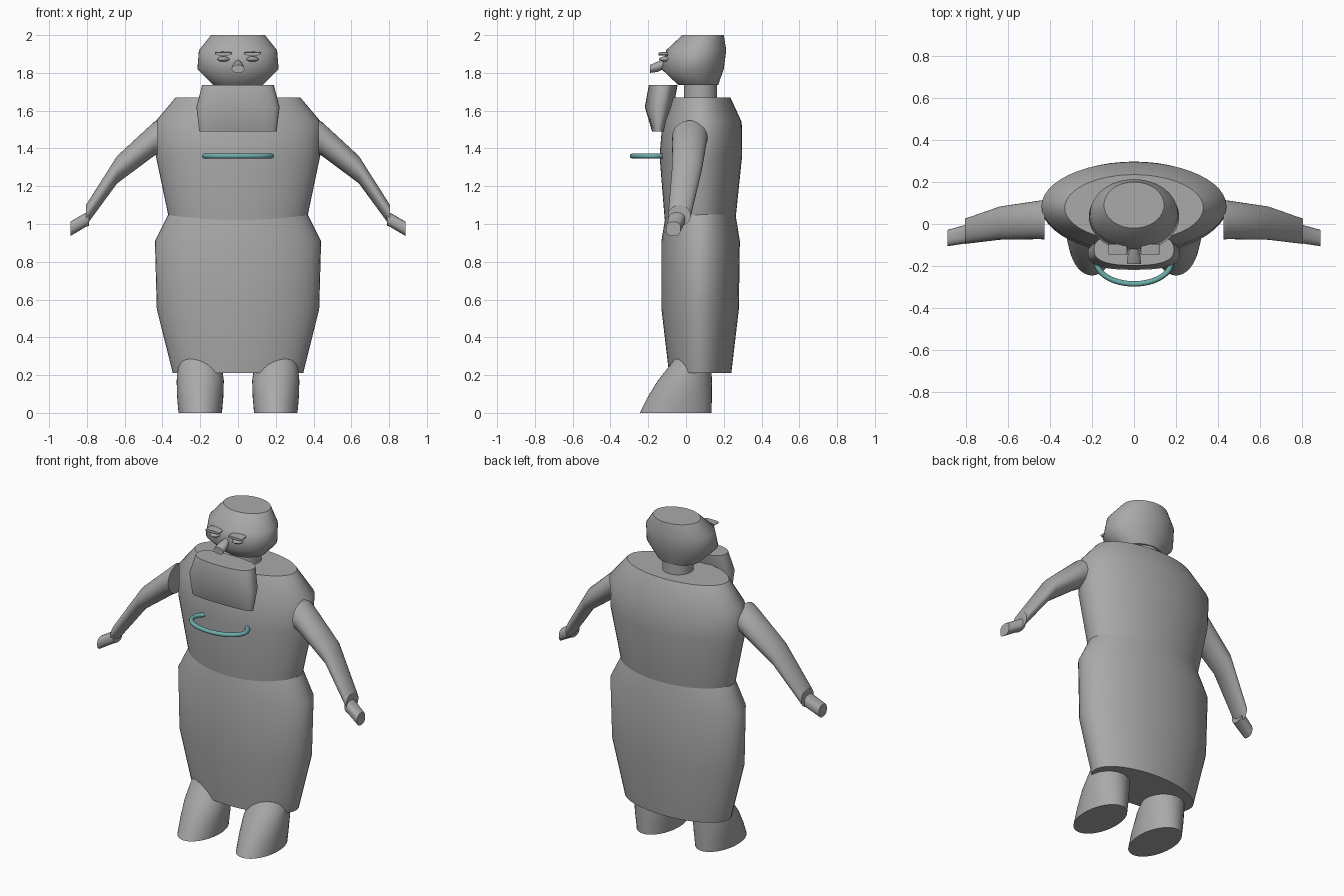
import bpy, bmesh, math
from mathutils import Vector

if "Cube" in bpy.data.objects:
    bpy.data.objects.remove(bpy.data.objects["Cube"])


def material(name, rgb):
    m = bpy.data.materials.new(name)
    m.diffuse_color = (*rgb, 1)
    m.use_nodes = True
    m.node_tree.nodes["Principled BSDF"].inputs["Base Color"].default_value = m.diffuse_color
    return m


GREY = material("plain grey", (0.40, 0.40, 0.40))
TEAL = material("teal", (0.15, 0.42, 0.40))


def finish(name, bm, mat):
    bmesh.ops.recalc_face_normals(bm, faces=bm.faces)
    me = bpy.data.meshes.new(name)
    bm.to_mesh(me)
    bm.free()
    me.materials.append(mat)
    ob = bpy.data.objects.new(name, me)
    bpy.context.collection.objects.link(ob)
    return ob


def loft(name, rings, axis="z", power=2.0, n=48, mat=GREY, side=1):
    """Skin elliptical rings along an axis: (position, a_min, a_max, b_min, b_max).
    (a, b) is (x, y) for axis z, (y, z) for axis x, (x, z) for axis y."""
    bm = bmesh.new()
    loops = []
    for p, a0, a1, b0, b1 in rings:
        loop = []
        for i in range(n):
            t = math.tau * i / n
            c, s = math.cos(t), math.sin(t)
            a = (a0 + a1) / 2 + (a1 - a0) / 2 * math.copysign(abs(c) ** (2 / power), c)
            b = (b0 + b1) / 2 + (b1 - b0) / 2 * math.copysign(abs(s) ** (2 / power), s)
            co = {"z": (a, b, p), "x": (p, a, b), "y": (a, p, b)}[axis]
            loop.append(bm.verts.new((co[0] * side, co[1], co[2])))
        loops.append(loop)
    for lo, hi in zip(loops, loops[1:]):
        for i in range(n):
            j = (i + 1) % n
            bm.faces.new((lo[i], lo[j], hi[j], hi[i])).smooth = True
    bm.faces.new(loops[0])       # flat end caps
    bm.faces.new(loops[-1])
    return finish(name, bm, mat)


def body(name, profile, **kw):
    """Loft symmetric in x: (z, half width, y front, y back)."""
    return loft(name, [(z, -w, w, f, b) for z, w, f, b in profile], **kw)


# Main body masses
body("skirt", [(0.21, 0.345, -0.09, 0.24), (0.55, 0.43, -0.13, 0.28),
               (0.91, 0.44, -0.13, 0.285), (1.065, 0.362, -0.105, 0.26)])
body("torso", [(1.0, 0.36, -0.11, 0.255), (1.05, 0.37, -0.115, 0.265),
               (1.36, 0.435, -0.14, 0.297), (1.54, 0.44, -0.125, 0.295),
               (1.67, 0.33, -0.08, 0.235)])
body("neck", [(1.62, 0.088, -0.01, 0.165), (1.76, 0.088, -0.01, 0.165)])
body("head", [(1.735, 0.13, -0.04, 0.17), (1.82, 0.215, -0.13, 0.20),
              (1.92, 0.207, -0.105, 0.213), (2.0, 0.143, -0.02, 0.20)])
body("beard", [(1.49, 0.205, -0.18, -0.115), (1.62, 0.22, -0.218, -0.065),
               (1.735, 0.19, -0.197, -0.045)], power=2.6)

# Nose
loft("nose", [(-0.10, -0.016, 0.016, 1.83, 1.872), (-0.15, -0.03, 0.03, 1.805, 1.86),
              (-0.19, -0.034, 0.034, 1.80, 1.842)], axis="y", n=24)


# Small rounded parts
def ellipsoid(name, centre, size, tilt=0.0):
    bm = bmesh.new()
    bmesh.ops.create_uvsphere(bm, u_segments=24, v_segments=12, radius=1)
    for f in bm.faces:
        f.smooth = True
    for v in bm.verts:
        v.co = Vector(centre) + Vector([a * b for a, b in zip(v.co, size)]) \
            + Vector((0, 0, v.co.x * size[0] * tilt))
    return finish(name, bm, GREY)


# Paired parts
for side, tag in ((1, "left"), (-1, "right")):
    ellipsoid("eye_" + tag, (0.077 * side, -0.112, 1.873), (0.032, 0.028, 0.014))
    ellipsoid("pupil_" + tag, (0.077 * side, -0.132, 1.873), (0.013, 0.012, 0.009))
    loft("brow_" + tag, [(-0.095, 0.032, 0.122, 1.893, 1.912),
                         (-0.145, 0.032, 0.122, 1.893, 1.908)],
         axis="y", power=4, n=24, side=side)
    loft("arm_" + tag, [(0.425, -0.075, 0.115, 1.37, 1.548), (0.445, -0.072, 0.112, 1.36, 1.54),
                        (0.64, -0.075, 0.083, 1.215, 1.36),
                        (0.805, -0.095, 0.025, 0.99, 1.10)],
         axis="x", n=32, side=side)
    loft("hand_" + tag, [(0.79, -0.09, 0.0, 0.99, 1.075), (0.805, -0.093, -0.005, 0.985, 1.06),
                         (0.888, -0.106, -0.028, 0.936, 1.012)],
         axis="x", power=2.5, n=32, side=side)
    loft("boot_" + tag, [(0.0, 0.085, 0.315, -0.245, 0.135), (0.08, 0.078, 0.322, -0.205, 0.137),
                         (0.17, 0.075, 0.325, -0.15, 0.137), (0.24, 0.085, 0.318, -0.095, 0.135),
                         (0.34, 0.10, 0.30, -0.02, 0.13)], n=40, side=side)

# Necklace hoop sunk into the chest
N, M = 56, 10
bm = bmesh.new()
grid = []
for i in range(N):
    t = math.tau * i / N
    centre = Vector((0.178 * math.cos(t), -0.18 + 0.105 * math.sin(t), 1.36))
    out = Vector((0.105 * math.cos(t), 0.178 * math.sin(t), 0)).normalized()
    grid.append([bm.verts.new(centre + 0.013 * (out * math.cos(u) + Vector((0, 0, math.sin(u)))))
                 for u in (math.tau * j / M for j in range(M))])
for i in range(N):
    a, b = grid[i], grid[(i + 1) % N]
    for j in range(M):
        k = (j + 1) % M
        bm.faces.new((a[j], b[j], b[k], a[k])).smooth = True
finish("necklace", bm, TEAL)
